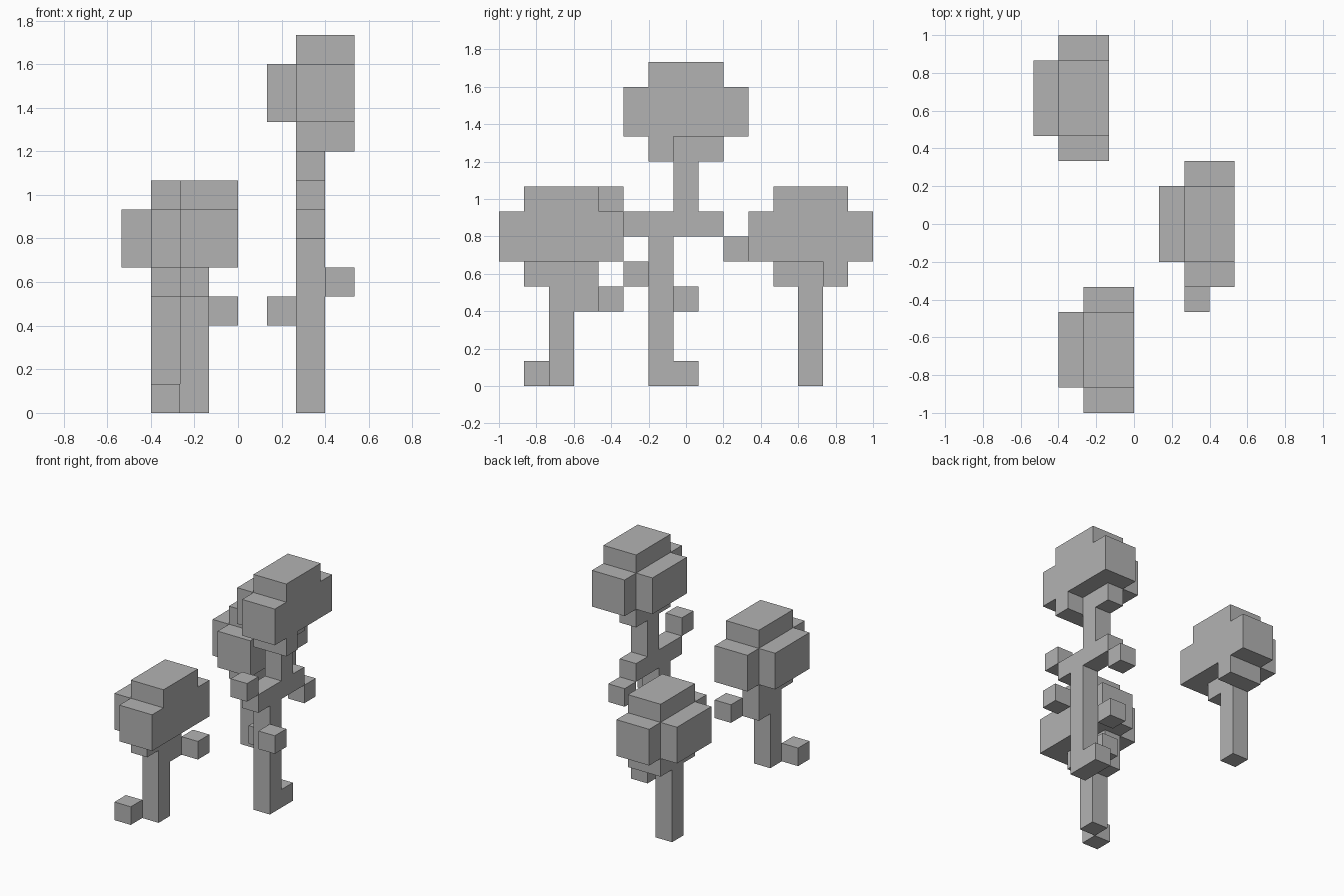
import bpy
import bmesh
from itertools import product
from mathutils import Vector

CELL = 2 / 15
CORNER = Vector((-4 * CELL, -1, 0))

default_cube = bpy.data.objects.get("Cube")
if default_cube:
    bpy.data.objects.remove(default_cube, do_unlink=True)

grey = bpy.data.materials.new("plain grey")
grey.use_nodes = True
grey.diffuse_color = (0.45, 0.45, 0.45, 1)
grey.node_tree.nodes["Principled BSDF"].inputs["Base Color"].default_value = grey.diffuse_color


def build_part(name, blocks):
    """Fuse blocks, each a (first cell, size in cells) pair, into one clean skin."""
    cells = set()
    for start, size in blocks:
        cells.update(product(*(range(s, s + n) for s, n in zip(start, size))))
    bm = bmesh.new()
    verts = {}
    for cell in sorted(cells):
        for axis, side in product(range(3), (0, 1)):
            neighbour = list(cell)
            neighbour[axis] += 2 * side - 1
            if tuple(neighbour) in cells:
                continue
            u, v = (axis + 1) % 3, (axis + 2) % 3
            ring = [(0, 0), (1, 0), (1, 1), (0, 1)]
            if not side:
                ring.reverse()
            corners = []
            for du, dv in ring:
                p = list(cell)
                p[axis] += side
                p[u] += du
                p[v] += dv
                key = tuple(p)
                if key not in verts:
                    verts[key] = bm.verts.new(CORNER + Vector(key) * CELL)
                corners.append(verts[key])
            bm.faces.new(corners)
    # Merge the cell squares into large flat faces
    bmesh.ops.dissolve_limit(bm, angle_limit=0.01, verts=bm.verts[:], edges=bm.edges[:])
    mesh = bpy.data.meshes.new(name)
    bm.to_mesh(mesh)
    bm.free()
    mesh.materials.append(grey)
    bpy.context.collection.objects.link(bpy.data.objects.new(name, mesh))


def crown(x, y, z):
    """Rounded block crown: tall core, long band and a bulge on the -x side."""
    return [((x + 1, y + 1, z), (2, 3, 3)),
            ((x + 1, y, z), (2, 5, 2)),
            ((x, y + 1, z), (1, 3, 2))]


ONE = (1, 1, 1)

# Tall tree: crown with stepped underside, kinked trunk, loose twigs
build_part("tall_crown", crown(5, 5, 10) + [((6, 6, 9), (2, 1, 1)), ((6, 7, 9), (1, 2, 1))])
build_part("tall_trunk", [((6, 6, 0), (1, 1, 6)),    # lower trunk
                          ((6, 7, 0), ONE),          # root
                          ((6, 5, 6), (1, 4, 1)),    # crossing branch
                          ((6, 7, 7), (1, 1, 2))])   # upper trunk
twigs = [(6, 4, 7), (6, 9, 5), (7, 5, 4), (5, 7, 3)]
for number, cell in enumerate(twigs, 1):
    build_part(f"tall_twig_{number}", [(cell, ONE)])

# Front tree: crown with a strip below, trunk with a side step, root and twig
build_part("front_crown", crown(1, 0, 5) + [((2, 1, 4), (1, 3, 1))])
build_part("front_trunk", [((2, 2, 0), (1, 1, 4)), ((2, 3, 3), ONE)])
build_part("front_root", [((1, 1, 0), ONE)])
build_part("front_twig", [((3, 4, 3), ONE)])

# Back tree: crown with stepped underside and a straight trunk
build_part("back_crown", crown(0, 10, 5) + [((1, 13, 4), (2, 1, 1)), ((1, 11, 4), (1, 2, 1))])
build_part("back_trunk", [((1, 12, 0), (1, 1, 4))])
